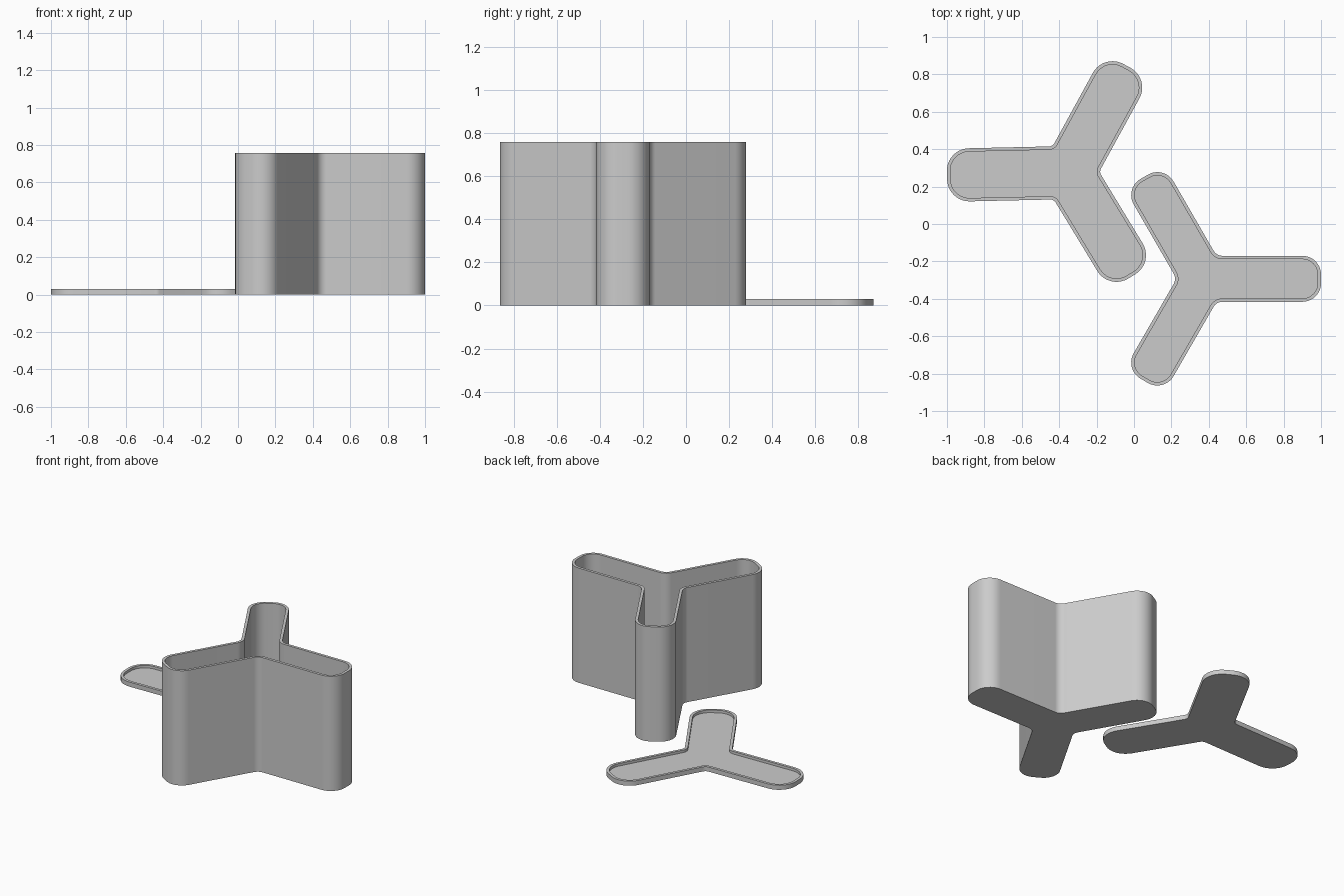
import bpy, bmesh
from math import sin, cos, radians

if "Cube" in bpy.data.objects:
    bpy.data.objects.remove(bpy.data.objects["Cube"])

N = 10  # segments per rounded corner


def arc(cx, cy, r, a0, a1):
    return [(cx + r * cos(radians(a0 + (a1 - a0) * i / N)),
             cy + r * sin(radians(a0 + (a1 - a0) * i / N))) for i in range(N + 1)]


def tri_outline(length, half, corner, fillet, inset=0.0):
    """Three-armed outline with rounded tips and filleted inner corners."""
    l, w, r, f = length - inset, half - inset, corner - inset, fillet + inset
    d = (w + f) / sin(radians(60))
    arm = (arc(l - r, -(w - r), r, -90, 0) + arc(l - r, w - r, r, 0, 90)
           + arc(d * cos(radians(60)), d * sin(radians(60)), f, 270, 210))
    pts = []
    for k in range(3):
        c, s = cos(radians(120 * k)), sin(radians(120 * k))
        pts += [(x * c - y * s, x * s + y * c) for x, y in arm]
    return pts


def tray(name, shape, wall, floor, height, location, angle):
    """Open-topped tray: outer skin, rim, inner skin and floor."""
    outer, inner = tri_outline(*shape), tri_outline(*shape, inset=wall)
    bm = bmesh.new()
    levels = [(outer, 0), (outer, height), (inner, height), (inner, floor)]
    loops = [[bm.verts.new((x, y, z)) for x, y in pts] for pts, z in levels]
    n = len(outer)
    for a, b in zip(loops, loops[1:]):
        for i in range(n):
            j = (i + 1) % n
            bm.faces.new((a[i], a[j], b[j], b[i]))
    bm.faces.new(loops[0][::-1])
    bm.faces.new(loops[-1])
    mesh = bpy.data.meshes.new(name)
    bm.to_mesh(mesh)
    bm.free()
    ob = bpy.data.objects.new(name, mesh)
    bpy.context.collection.objects.link(ob)
    ob.location = location
    ob.rotation_euler.z = radians(angle)
    bpy.ops.object.select_all(action='DESELECT')
    ob.select_set(True)
    bpy.context.view_layer.objects.active = ob
    bpy.ops.object.shade_smooth_by_angle(angle=radians(30))
    return ob


# Deep three-armed box
tray("box_body", (0.63, 0.123, 0.10, 0.055), 0.018, 0.018, 0.757,
     (0.37, -0.293, 0), 0)

# Shallow lid lying upside down beside it, turned slightly
tray("box_lid", (0.65, 0.142, 0.12, 0.035), 0.018, 0.013, 0.03,
     (-0.35, 0.275, 0), 181.3)
